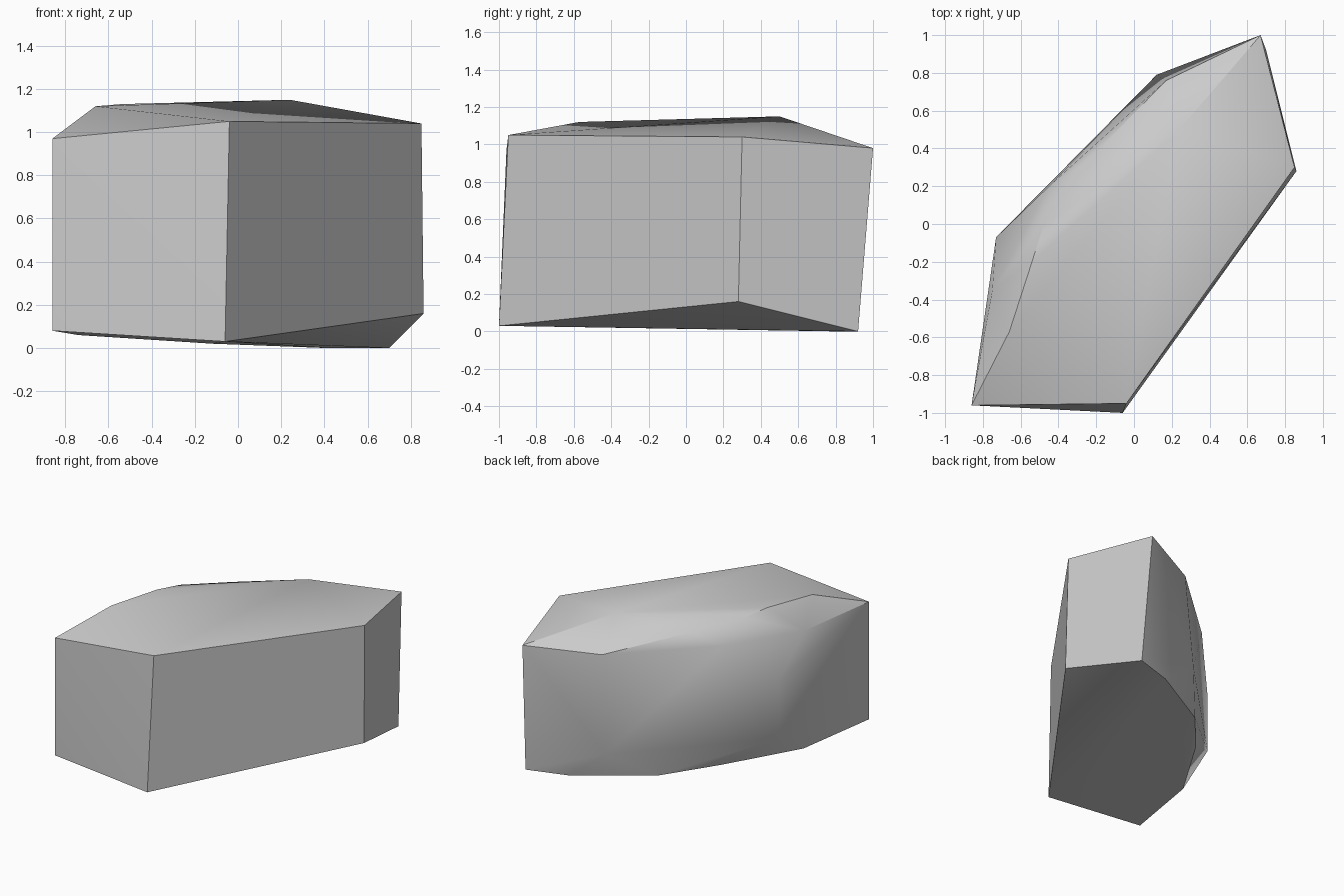
import bpy, bmesh, math

if "Cube" in bpy.data.objects:
    bpy.data.objects.remove(bpy.data.objects["Cube"], do_unlink=True)

# Plain stone colour
stone = bpy.data.materials.new("stone_grey")
stone.use_nodes = True
grey = (0.6, 0.6, 0.6, 1)
stone.diffuse_color = grey
stone.node_tree.nodes["Principled BSDF"].inputs["Base Color"].default_value = grey

# Underside corners, running round the block from the front right corner
base = [(-.86, -.96, .08), (-.06, -1, .03), (.86, .28, .16), (.70, .92, 0),
        (.41, .83, 0), (-.12, .52, .02), (-.42, .17, .05), (-.74, -.35, .06)]
# Bulging corners of the worn back wall
bulge = [(.12, .79, .22), (-.73, -.07, .24), (-.73, -.07, .68)]
# Upper rim, in the same order as the underside
rim = [(-.86, -.96, .97), (-.04, -.95, 1.05), (.85, .30, 1.04), (.67, 1, .98),
       (.17, .76, .95), (-.26, .32, 1.065), (-.45, .20, .97), (-.75, -.35, .955)]
# Low ridge along the top
ridge = [(-.66, -.57, 1.12), (-.54, -.20, 1.13), (-.48, -.01, 1.11), (.24, .50, 1.15)]

# Wrap the corners into one chiselled block
bm = bmesh.new()
for p in base + bulge + rim + ridge:
    bm.verts.new(p)
hull = bmesh.ops.convex_hull(bm, input=bm.verts)
loose = {g for g in hull["geom_interior"] + hull["geom_unused"]
         if isinstance(g, bmesh.types.BMVert)}
bmesh.ops.delete(bm, geom=list(loose), context="VERTS")
bmesh.ops.dissolve_limit(bm, angle_limit=math.radians(2), verts=bm.verts, edges=bm.edges)
bmesh.ops.recalc_face_normals(bm, faces=bm.faces)
mesh = bpy.data.meshes.new("stone_block")
bm.to_mesh(mesh)
bm.free()
mesh.materials.append(stone)
block = bpy.data.objects.new("stone_block", mesh)
bpy.context.collection.objects.link(block)

# Soft shading over the worn faces, crisp at the broken edges
bpy.context.view_layer.objects.active = block
block.select_set(True)
bpy.ops.object.shade_smooth_by_angle(angle=math.radians(30))
